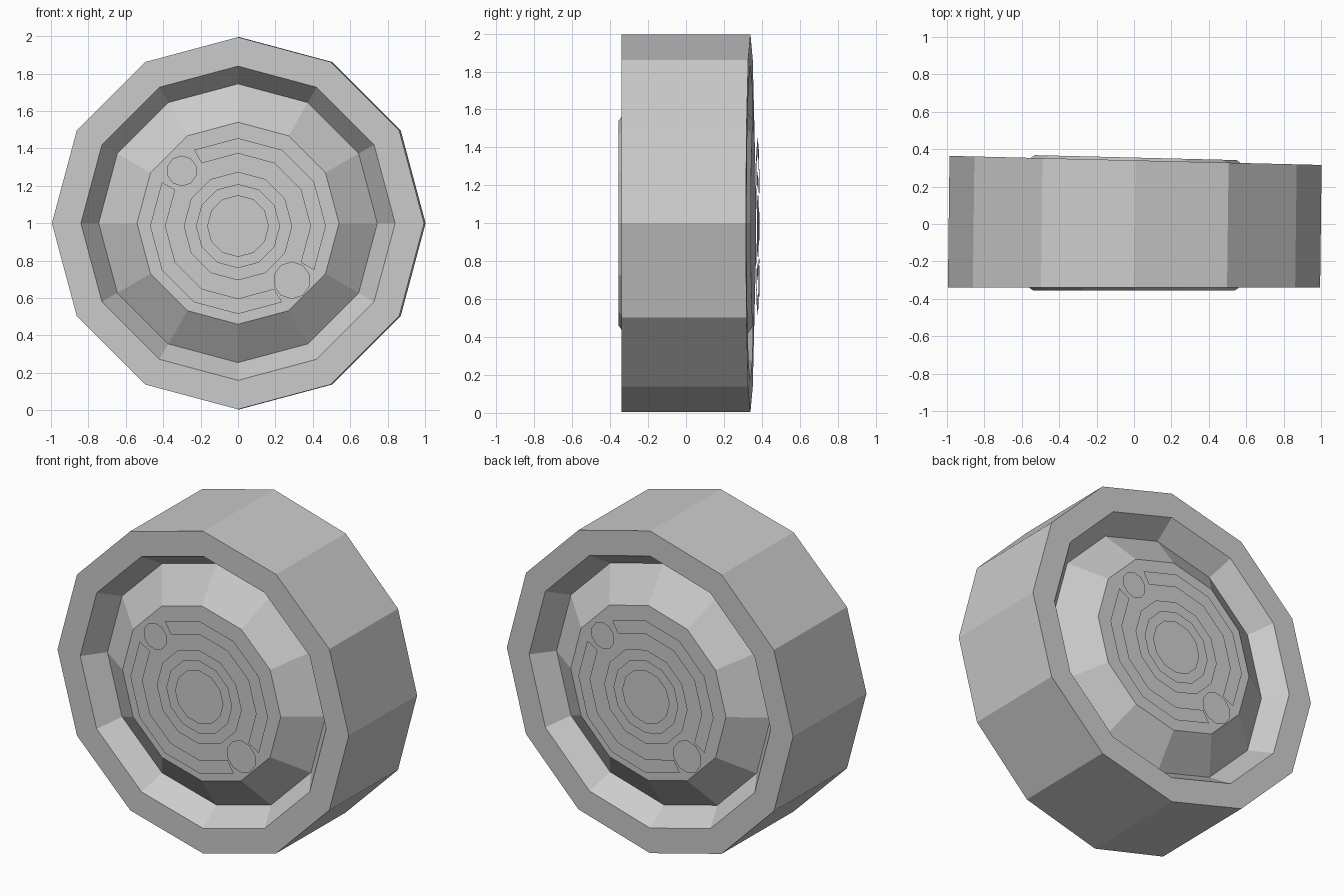
import bpy, bmesh, math
from mathutils import Matrix, Vector

cube = bpy.data.objects.get("Cube")
if cube:
    bpy.data.objects.remove(cube, do_unlink=True)

SIDES = 12
grey = bpy.data.materials.new("plain grey")
grey.use_nodes = True
COLOUR = (0.6, 0.6, 0.6, 1)
grey.diffuse_color = COLOUR
grey.node_tree.nodes["Principled BSDF"].inputs["Base Color"].default_value = COLOUR

# The back repeats the front, turned half round and slightly skewed
FRONT = Matrix.Identity(3)
BACK = Matrix.Rotation(math.radians(178.6), 3, "Z")


def add_object(name, bm):
    mesh = bpy.data.meshes.new(name)
    bm.to_mesh(mesh)
    bm.free()
    mesh.materials.append(grey)
    obj = bpy.data.objects.new(name, mesh)
    bpy.context.collection.objects.link(obj)
    return obj


def point(r, step, y, cx=0, cz=1, sides=SIDES):
    """Corner of a regular polygon, counted clockwise from the top."""
    a = math.tau * step / sides
    return Vector((cx + r * math.sin(a), y, cz + r * math.cos(a)))


# Wheel body: rim, sloped groove and raised hub on both sides
profile = [(0.54, -0.355), (0.745, -0.21), (0.84, -0.34), (0.995, -0.34)]
bm = bmesh.new()
rings = []
for turn, rows in ((FRONT, profile), (BACK, profile[::-1])):
    for r, y in rows:
        ring = [bm.verts.new(turn @ point(r, i, y)) for i in range(SIDES)]
        if turn is BACK:  # line the corners up with the front
            ring = [ring[-i % SIDES] for i in range(SIDES)]
        rings.append(ring)
for a, b in zip(rings, rings[1:]):
    for i in range(SIDES):
        j = (i + 1) % SIDES
        bm.faces.new((a[i], a[j], b[j], b[i]))
bm.faces.new(rings[0])
bm.faces.new(rings[-1])
bmesh.ops.recalc_face_normals(bm, faces=bm.faces)
add_object("wheel_body", bm)

# Thin trim sheets just in front of each hub
PLATE_Y = -0.378
MID = 0.985


def arc_sheet(name, turn, outer, inner, start, end):
    bm = bmesh.new()
    pairs = [[bm.verts.new(turn @ point(r, s, PLATE_Y, cz=MID)) for r in (outer, inner)]
             for s in range(start, end + 1)]
    for (o1, i1), (o2, i2) in zip(pairs, pairs[1:]):
        bm.faces.new((o1, i1, i2, o2))
    bmesh.ops.remove_doubles(bm, verts=bm.verts, dist=0.0001)
    add_object(name, bm)


def disc_sheet(name, turn, r, cx, cz, sides):
    bm = bmesh.new()
    bm.faces.new([bm.verts.new(turn @ point(r, -i, PLATE_Y, cx, cz, sides))
                  for i in range(sides)])
    add_object(name, bm)


for side, turn in (("front", FRONT), ("back", BACK)):
    arc_sheet(side + "_upper_arc", turn, 0.47, 0.388, -1, 4)
    arc_sheet(side + "_lower_arc", turn, 0.47, 0.388, 5, 10)
    arc_sheet(side + "_middle_ring", turn, 0.29, 0.222, 0, SIDES)
    disc_sheet(side + "_centre_disc", turn, 0.165, 0, MID, SIDES)
    disc_sheet(side + "_upper_dot", turn, 0.082, -0.3, 1.28, 10)
    disc_sheet(side + "_lower_dot", turn, 0.1, 0.288, 0.695, 10)
